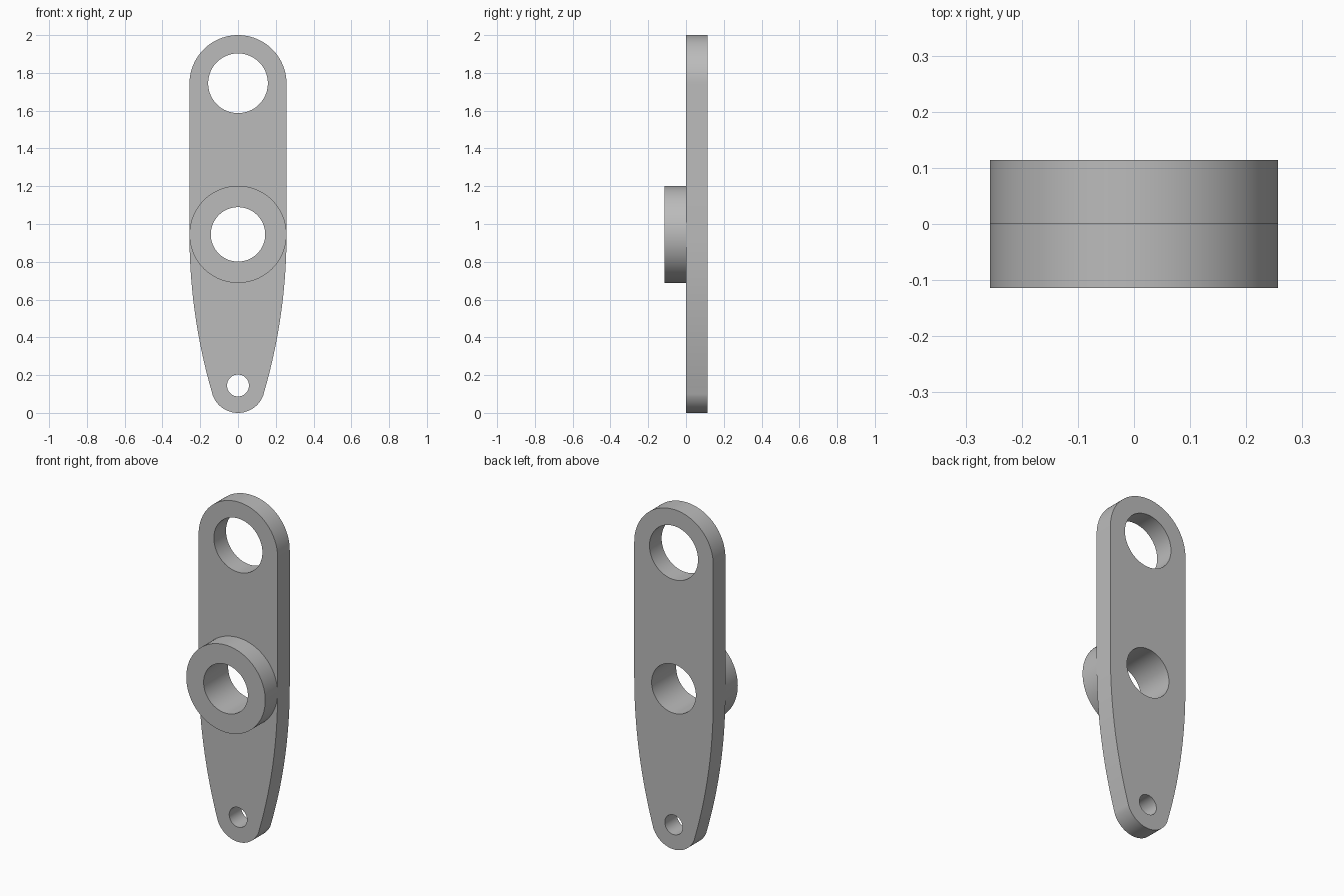
import bpy, bmesh
from math import pi, sin, cos, atan2, hypot

if "Cube" in bpy.data.objects:
    bpy.data.objects.remove(bpy.data.objects["Cube"], do_unlink=True)

# Main dimensions
WIDTH = 0.257            # half width, also end and boss radius
DEPTH = 0.114            # thickness of plate and of boss
TOP_Z, MID_Z, LOW_Z = 1.743, 0.945, 0.143
LOW_R = 0.143
SIDE_R = 3.0             # radius of the tapering sides

steel = bpy.data.materials.new("grey_metal")
steel.use_nodes = True
colour = (0.5, 0.5, 0.5, 1)
steel.diffuse_color = colour
steel.node_tree.nodes["Principled BSDF"].inputs["Base Color"].default_value = colour


def arc(cx, cz, r, start, end, n):
    return [(cx + r * cos(start + (end - start) * i / n),
             cz + r * sin(start + (end - start) * i / n)) for i in range(n + 1)]


def circle(cz, r, n=96):
    return arc(0, cz, r, 0, 2 * pi, n)[:-1]


def make_solid(name, loops, y_front, y_back):
    """Fill the first loop, leave the others as holes, and extrude along y."""
    bm = bmesh.new()
    edges = []
    for loop in loops:
        verts = [bm.verts.new((x, y_front, z)) for x, z in loop]
        edges += [bm.edges.new((a, b)) for a, b in zip(verts, verts[1:] + verts[:1])]
    bmesh.ops.triangle_fill(bm, edges=edges, use_beauty=True)
    made = bmesh.ops.extrude_face_region(bm, geom=bm.faces[:], use_keep_orig=True)
    moved = [v for v in made["geom"] if isinstance(v, bmesh.types.BMVert)]
    bmesh.ops.translate(bm, verts=moved, vec=(0, y_back - y_front, 0))
    bmesh.ops.recalc_face_normals(bm, faces=bm.faces[:])
    mesh = bpy.data.meshes.new(name)
    bm.to_mesh(mesh)
    bm.free()
    mesh.materials.append(steel)
    obj = bpy.data.objects.new(name, mesh)
    bpy.context.collection.objects.link(obj)
    bpy.ops.object.select_all(action="DESELECT")
    obj.select_set(True)
    bpy.context.view_layer.objects.active = obj
    bpy.ops.object.shade_smooth_by_angle(angle=pi / 6)


# Plate outline: round top, straight sides, tapering sides, round bottom
side_x = WIDTH - SIDE_R
taper = atan2(MID_Z - LOW_Z, -side_x)
left_side = arc(side_x, MID_Z, SIDE_R, -taper, 0, 24)
right_side = [(-x, z) for x, z in reversed(left_side)]
outline = (arc(0, TOP_Z, WIDTH, 0, pi, 48) + right_side
           + arc(0, LOW_Z, LOW_R, pi + taper, 2 * pi - taper, 36)[1:-1] + left_side)

bore = circle(MID_Z, 0.144)
make_solid("lever_plate", [outline, circle(TOP_Z + 0.002, 0.158), bore,
                           circle(LOW_Z + 0.002, 0.058)], 0.001, DEPTH)

# Raised boss around the middle bore
make_solid("pivot_boss", [circle(MID_Z, WIDTH), bore], -DEPTH, 0.001)
